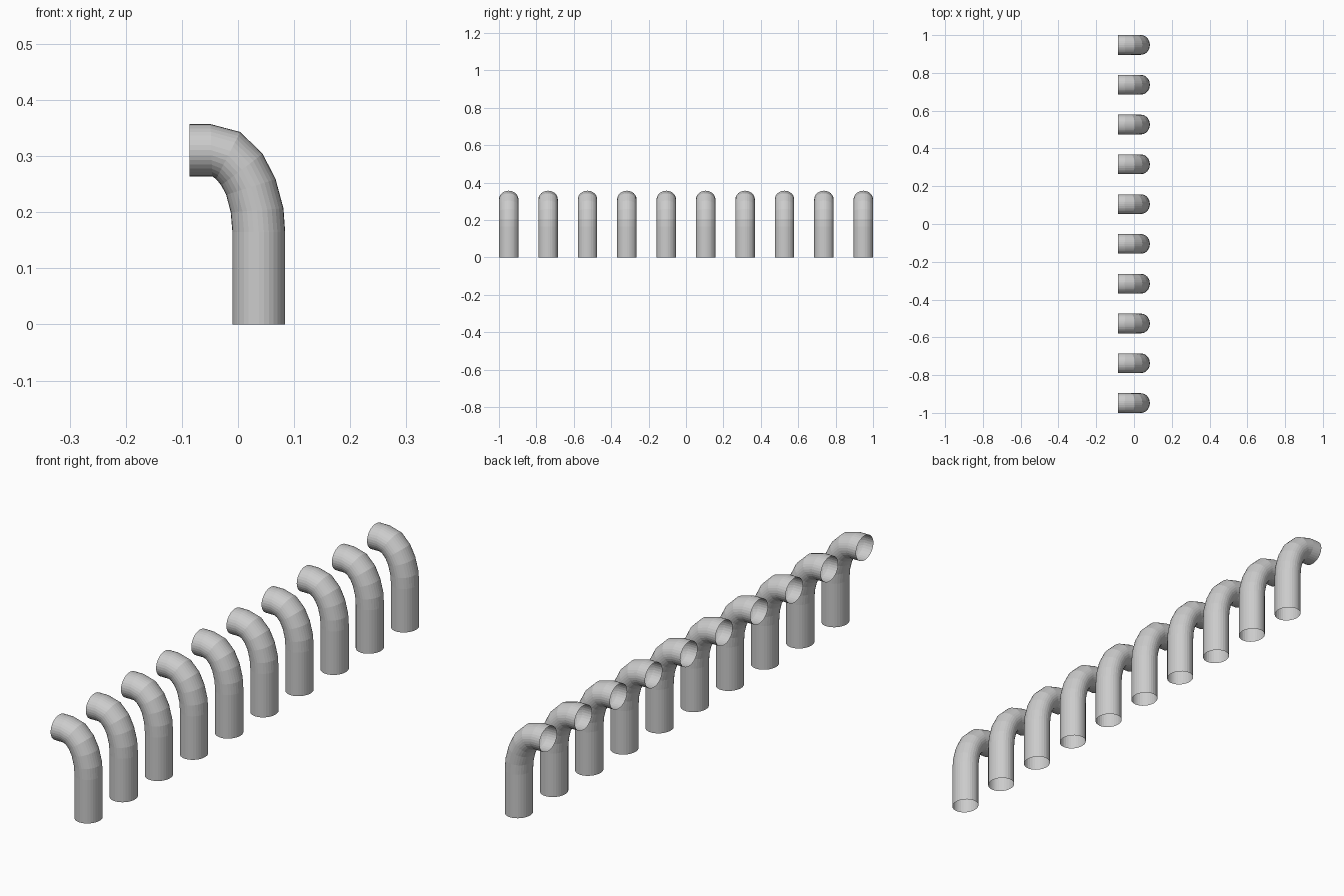
import bpy, bmesh, math
from mathutils import Vector

if "Cube" in bpy.data.objects:
    bpy.data.objects.remove(bpy.data.objects["Cube"])

SIDES = 32
RY = 0.052          # half width along y
COUNT = 10
Y_END = 1.0 - RY

# Bend profile: (outer x, outer z, inner x, inner z) for each ring
RINGS = [
    (0.084, 0.000, -0.010, 0.000),
    (0.084, 0.165, -0.010, 0.165),
    (0.081, 0.207, -0.013, 0.200),
    (0.067, 0.259, -0.021, 0.231),
    (0.044, 0.304, -0.030, 0.248),
    (0.004, 0.343, -0.039, 0.259),
    (-0.049, 0.357, -0.046, 0.264),
    (-0.086, 0.357, -0.086, 0.264),
]


def pipe_mesh():
    """Open thin-walled elbow pipe swept through the rings."""
    bm = bmesh.new()
    loops = []
    for ox, oz, ix, iz in RINGS:
        outer, inner = Vector((ox, 0, oz)), Vector((ix, 0, iz))
        mid, half = (outer + inner) / 2, (outer - inner) / 2
        loops.append([
            bm.verts.new(mid + half * math.cos(a) + Vector((0, RY * math.sin(a), 0)))
            for a in (2 * math.pi * i / SIDES for i in range(SIDES))])
    for a, b in zip(loops, loops[1:]):
        for i in range(SIDES):
            j = (i + 1) % SIDES
            bm.faces.new((a[i], a[j], b[j], b[i]))
    mesh = bpy.data.meshes.new("elbow_pipe")
    bm.to_mesh(mesh)
    bm.free()
    return mesh


# Row of identical pipes
mesh = pipe_mesh()
for k in range(COUNT):
    pipe = bpy.data.objects.new(f"elbow_pipe_{k + 1}", mesh)
    pipe.location.y = -Y_END + 2 * Y_END * k / (COUNT - 1)
    bpy.context.collection.objects.link(pipe)
